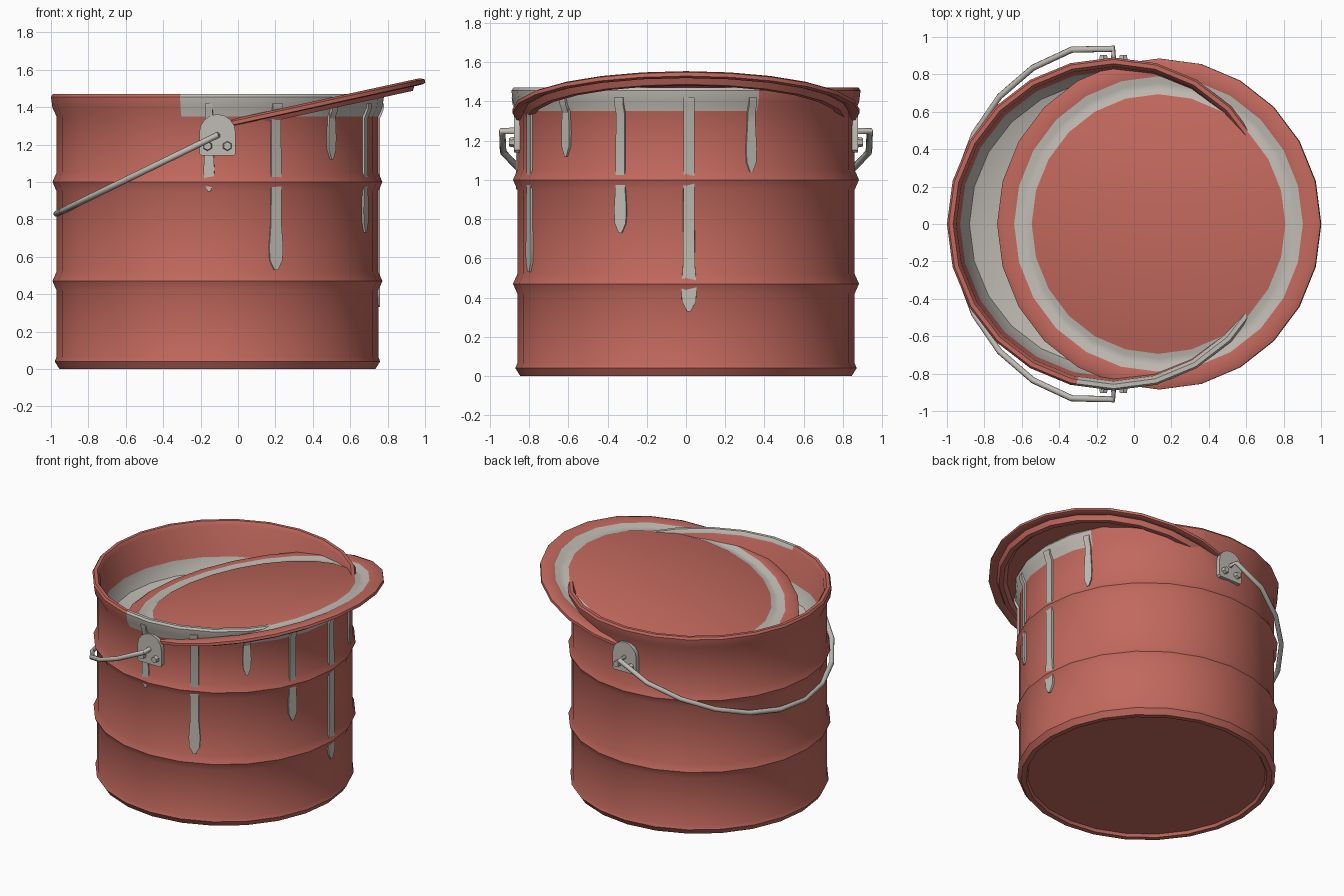
import bpy, bmesh
from math import radians, degrees, sin, cos, pi, atan2, hypot
from mathutils import Vector, Matrix

cube = bpy.data.objects.get("Cube")
if cube:
    bpy.data.objects.remove(cube, do_unlink=True)

SIDES = 24
CX = -0.11          # bucket axis
WALL = 0.86         # bucket wall radius


def material(name, rgb):
    m = bpy.data.materials.new(name)
    m.use_nodes = True
    m.diffuse_color = (*rgb, 1)
    m.node_tree.nodes["Principled BSDF"].inputs["Base Color"].default_value = (*rgb, 1)
    return m


RED = material("brick red", (0.54, 0.14, 0.11))
GREY = material("pale grey", (0.53, 0.50, 0.455))


def finish(name, bm, mats, location=(0, 0, 0), angle=32):
    bmesh.ops.recalc_face_normals(bm, faces=bm.faces)
    mesh = bpy.data.meshes.new(name)
    bm.to_mesh(mesh)
    bm.free()
    for m in mats:
        mesh.materials.append(m)
    ob = bpy.data.objects.new(name, mesh)
    ob.location = location
    bpy.context.collection.objects.link(ob)
    bpy.ops.object.select_all(action='DESELECT')
    ob.select_set(True)
    bpy.context.view_layer.objects.active = ob
    bpy.ops.object.shade_smooth_by_angle(angle=radians(angle))
    return ob


def revolve(profile, grey_segments=()):
    """Spin a (radius, height) profile; chosen segments use material 1."""
    bm = bmesh.new()
    rings = []
    for r, z in profile:
        if r == 0:
            rings.append([bm.verts.new((0, 0, z))] * SIDES)
        else:
            rings.append([bm.verts.new((r * cos(2 * pi * i / SIDES), r * sin(2 * pi * i / SIDES), z))
                          for i in range(SIDES)])
    for k, (a, b) in enumerate(zip(rings, rings[1:])):
        for i in range(SIDES):
            j = (i + 1) % SIDES
            corners = list(dict.fromkeys((a[i], a[j], b[j], b[i])))
            bm.faces.new(corners).material_index = int(k in grey_segments)
    return bm


# Bucket: base flange, two beads, flared rim, inner wall and dished paint surface
outside = [(0, 0.02), (0.80, 0.02), (0.81, 0), (0.845, 0), (0.87, 0.04), (WALL, 0.065)]
for z in (0.47, 1.0):
    outside += [(WALL, z - 0.05), (0.882, z), (WALL, z + 0.05)]
rim = [(WALL, 1.35), (0.882, 1.395), (0.89, 1.455), (0.88, 1.47), (0.857, 1.47), (0.84, 1.445)]
inside = [(0.82, 1.22), (0.77, 1.13), (0.65, 1.09), (0, 1.08)]
profile = outside + rim + inside
last = len(profile) - 1
bm = revolve(profile, range(last - 3, last))

# Spilled paint over part of the rim
START, END = -103, 25
for a in (START, END):
    top = [f for f in bm.faces if f.calc_center_median().z > 1.35 and f.material_index == 0]
    geom = set(top) | {e for f in top for e in f.edges} | {v for f in top for v in f.verts}
    bmesh.ops.bisect_plane(bm, geom=list(geom), plane_co=(0, 0, 0),
                           plane_no=(-sin(radians(a)), cos(radians(a)), 0))
for f in bm.faces:
    c = f.calc_center_median()
    if c.z > 1.35 and hypot(c.x, c.y) > 0.838 and START < degrees(atan2(c.y, c.x)) < END:
        f.material_index = 1
finish("bucket", bm, [RED, GREY], (CX, 0, 0))

# Lid: flat flange, painted shallow channel and centre panel, resting tilted on the rim
lid_profile = [(0, 0), (0.694, 0), (0.72, -0.012), (0.755, -0.012), (0.79, 0),
               (0.86, 0.003), (0.885, -0.008), (0.885, -0.028), (0.86, -0.033), (0.83, -0.023),
               (0.81, -0.055), (0.78, -0.055), (0.76, -0.028), (0, -0.02)]
lid = finish("lid", revolve(lid_profile, (1, 2, 3)), [RED, GREY], (0.131, 0, 1.368))
lid.rotation_euler.y = -radians(12.3)


# Paint drips: thin strips hugging the wall, swelling to a pointed end
def drip(name, angle, bottom, width):
    bm = bmesh.new()
    wall = WALL * cos(radians(7.5)) / cos(radians(angle % 15 - 7.5))
    rows = [(1.42, 0.7, 0.034), (1.385, 0.7, 0.03), (1.34, 0.7, 0.011),
            (bottom + 0.25, 0.75, 0.011), (bottom + 0.12, 1, 0.011),
            (bottom + 0.05, 0.9, 0.011), (bottom, 0.25, 0.011)]
    grid = []
    for z, w, lift in rows:
        half = width * w / 2
        row = []
        for side, depth in ((-1, -0.01), (-0.95, lift), (0.95, lift), (1, -0.01)):
            a = radians(angle) + side * half / wall
            r = wall + depth
            row.append(bm.verts.new((r * cos(a), r * sin(a), z)))
        grid.append(row)
    for a, b in zip(grid, grid[1:]):
        for i in range(3):
            bm.faces.new((a[i], b[i], b[i + 1], a[i + 1]))
    bm.faces.new(grid[-1])
    bm.faces.new(grid[0][::-1])
    bm.faces.new([r[0] for r in grid] + [r[3] for r in reversed(grid)])
    finish(name, bm, [GREY], (CX, 0, 0))


for n, (angle, bottom, width) in enumerate([(-93, 0.95, 0.06), (-68.6, 0.53, 0.082),
                                            (-45, 1.12, 0.06), (-22.9, 0.73, 0.07),
                                            (1, 0.33, 0.082), (22.8, 1.04, 0.06)]):
    drip(f"paint_drip_{n + 1}", angle, bottom, width)

# Handle ears with rivets, one on each side
for side, label in ((-1, "right"), (1, "left")):
    bm = bmesh.new()
    outline = [(-0.085, 1.14), (0.085, 1.14), (0.097, 1.152)]
    outline += [(0.097 * cos(pi * i / 8), 1.265 + 0.097 * sin(pi * i / 8)) for i in range(9)]
    outline += [(-0.097, 1.152)]
    face = bm.faces.new([bm.verts.new((x, side * 0.845, z)) for x, z in outline])
    out = bmesh.ops.extrude_face_region(bm, geom=[face])
    bmesh.ops.translate(bm, vec=(0, side * 0.033, 0),
                        verts=[v for v in out["geom"] if isinstance(v, bmesh.types.BMVert)])
    for x in (-0.053, 0.053):
        spot = (Matrix.Translation((x, side * 0.885, 1.192))
                @ Matrix.Rotation(-side * pi / 2, 4, 'X'))
        bmesh.ops.create_cone(bm, cap_ends=True, segments=6, radius1=0.028,
                              radius2=0.022, depth=0.035, matrix=spot)
    finish(f"{label}_handle_ear", bm, [GREY], (CX, 0, 0))

# Wire handle: hinged half loop hanging at a slant, with pins into the ears
path = [Vector((CX, 0.86, 1.25))]
for i in range(13):
    a = radians(15 * i)
    y = max(-0.937, min(0.937, 0.965 * cos(a)))
    path.append(Vector((CX - 0.86 * sin(a), y, 1.25 - 0.42 * sin(a))))
path.append(Vector((CX, -0.86, 1.25)))
bm = bmesh.new()
rings = []
across = Vector((-0.42, 0, 0.86)).normalized()
for i, p in enumerate(path):
    t = (path[min(i + 1, len(path) - 1)] - path[max(i - 1, 0)]).normalized()
    n = across.cross(t).normalized()
    b = t.cross(n)
    rings.append([bm.verts.new(p + 0.017 * (n * cos(pi * k / 4) + b * sin(pi * k / 4)))
                  for k in range(8)])
for a, b in zip(rings, rings[1:]):
    for k in range(8):
        bm.faces.new((a[k], a[(k + 1) % 8], b[(k + 1) % 8], b[k]))
bm.faces.new(rings[0])
bm.faces.new(rings[-1])
finish("wire_handle", bm, [GREY], angle=50)
